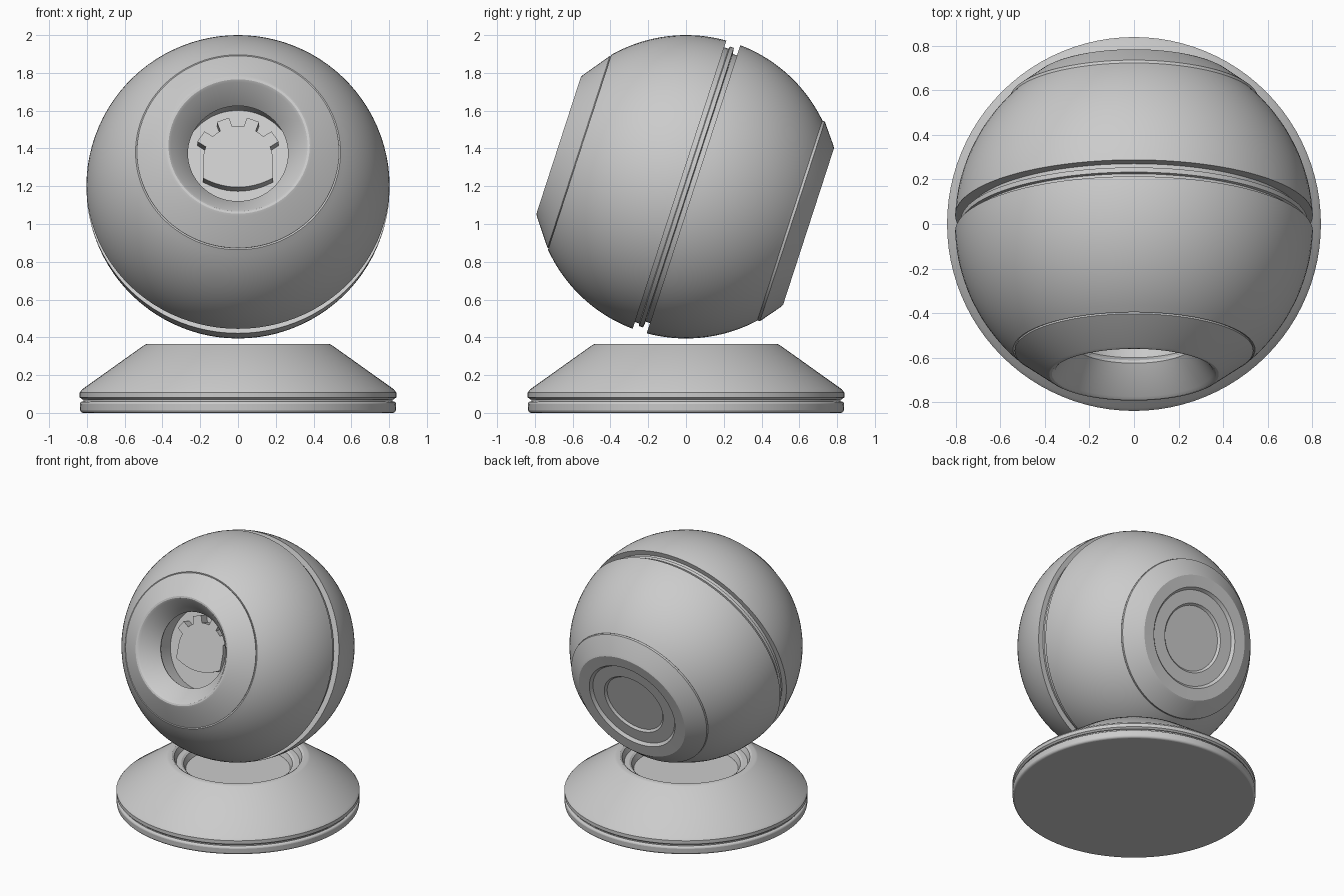
import bpy, bmesh, math
from mathutils import Matrix, Vector

if "Cube" in bpy.data.objects:
    bpy.data.objects.remove(bpy.data.objects["Cube"])

R = 0.803                      # ball radius
TILT = Matrix.Translation((0, 0, 2 - R)) @ Matrix.Rotation(math.radians(72), 4, 'X')
SEGS = 96


def finish(name, bm, matrix, bevel=0.0):
    bmesh.ops.remove_doubles(bm, verts=bm.verts, dist=1e-5)
    bmesh.ops.recalc_face_normals(bm, faces=bm.faces)
    mesh = bpy.data.meshes.new(name)
    bm.to_mesh(mesh)
    bm.free()
    mesh.shade_smooth()
    mesh.set_sharp_from_angle(angle=math.radians(30))
    obj = bpy.data.objects.new(name, mesh)
    bpy.context.collection.objects.link(obj)
    obj.matrix_world = matrix
    if bevel:
        mod = obj.modifiers.new("soft_edges", 'BEVEL')
        mod.width, mod.segments = bevel, 3
        mod.limit_method, mod.angle_limit = 'ANGLE', math.radians(25)
    return obj


def lathe(name, profile, matrix=TILT, closed=False, bevel=0.0):
    """Spin (radius, height) points around local z."""
    bm = bmesh.new()
    pts = profile + profile[:1] if closed else profile
    vs = [bm.verts.new((r, 0, z)) for r, z in pts]
    edges = [bm.edges.new(p) for p in zip(vs, vs[1:])]
    bmesh.ops.spin(bm, geom=vs + edges, cent=(0, 0, 0), axis=(0, 0, 1),
                   angle=math.tau, steps=SEGS, use_duplicate=False)
    return finish(name, bm, matrix, bevel)


def ball_arc(z0, z1, n=18):
    a, b = math.asin(z0 / R), math.asin(z1 / R)
    return [(R * math.cos(a + (b - a) * i / n), R * math.sin(a + (b - a) * i / n))
            for i in range(n + 1)]


# ball halves, separated by the tilted groove
lathe("front_shell", ball_arc(0.036, 0.592) + [(0.50, 0.575), (0.50, 0.50), (0.72, 0.036)],
      closed=True)
lathe("back_shell", ball_arc(-0.042, -0.578) + [(0.535, -0.565), (0.50, -0.50), (0.72, -0.042)],
      closed=True)

# stepped band inside the groove
lathe("groove_band", [(0.68, 0.05), (0.765, 0.05), (0.765, 0.012), (0.778, 0.008),
                      (0.778, -0.014), (0.745, -0.018), (0.745, -0.05), (0.68, -0.05)],
      closed=True)

# front conical ring with funnel opening
lathe("front_ring", [(0.48, 0.55), (0.532, 0.585), (0.535, 0.597), (0.392, 0.703), (0.38, 0.709),
                     (0.368, 0.708), (0.355, 0.698), (0.275, 0.585), (0.265, 0.57),
                     (0.27, 0.555), (0.30, 0.53), (0.30, 0.45)], closed=True)
lathe("socket", [(0, 0.40), (0.295, 0.40), (0.295, 0.56), (0.31, 0.56), (0.31, 0.38), (0, 0.38)])

# eye plate: round top, straight sides, shallow curved bottom
W = 0.184
outline = [(W * math.cos(math.pi * i / 24), W * math.sin(math.pi * i / 24)) for i in range(25)]
outline += [(W * x, -0.105 - 0.05 * (1 - x * x)) for x in [-1 + i / 6 for i in range(13)]]
bm = bmesh.new()
face = bm.faces.new([bm.verts.new((x, y, 0.39)) for x, y in outline])
ext = bmesh.ops.extrude_face_region(bm, geom=[face])
bmesh.ops.translate(bm, vec=(0, 0, 0.08),
                    verts=[g for g in ext["geom"] if isinstance(g, bmesh.types.BMVert)])
finish("eye_plate", bm, TILT)

# four teeth over the eye plate
for i, deg in enumerate((-57, -20, 20, 57)):
    bm = bmesh.new()
    bmesh.ops.create_cube(bm, size=1, matrix=Matrix.Rotation(math.radians(deg), 4, 'Z')
                          @ Matrix.Translation((0, 0.207, 0.43))
                          @ Matrix.Diagonal((0.068, 0.054, 0.08, 1)))
    finish(f"eye_tooth_{i + 1}", bm, TILT)

# rear cap with concentric steps
lathe("rear_cap", [(0, -0.645), (0.228, -0.645), (0.242, -0.66), (0.335, -0.66), (0.352, -0.68),
                   (0.436, -0.682), (0.45, -0.674), (0.556, -0.592), (0.556, -0.575),
                   (0.50, -0.50), (0, -0.50)])

# base: foot disc, recessed seam, conical body with dished top
I = Matrix.Identity(4)
lathe("base_foot", [(0, 0), (0.835, 0), (0.838, 0.06), (0, 0.06)], I, bevel=0.014)
lathe("base_seam", [(0, 0.04), (0.818, 0.04), (0.818, 0.09), (0, 0.09)], I)
lathe("base_body", [(0, 0.072), (0.825, 0.072), (0.838, 0.082), (0.838, 0.108), (0.825, 0.125),
                    (0.495, 0.36), (0.482, 0.365), (0.455, 0.365), (0.44, 0.355),
                    (0.425, 0.315), (0.39, 0.315), (0.375, 0.305), (0.36, 0.265), (0, 0.265)], I)
